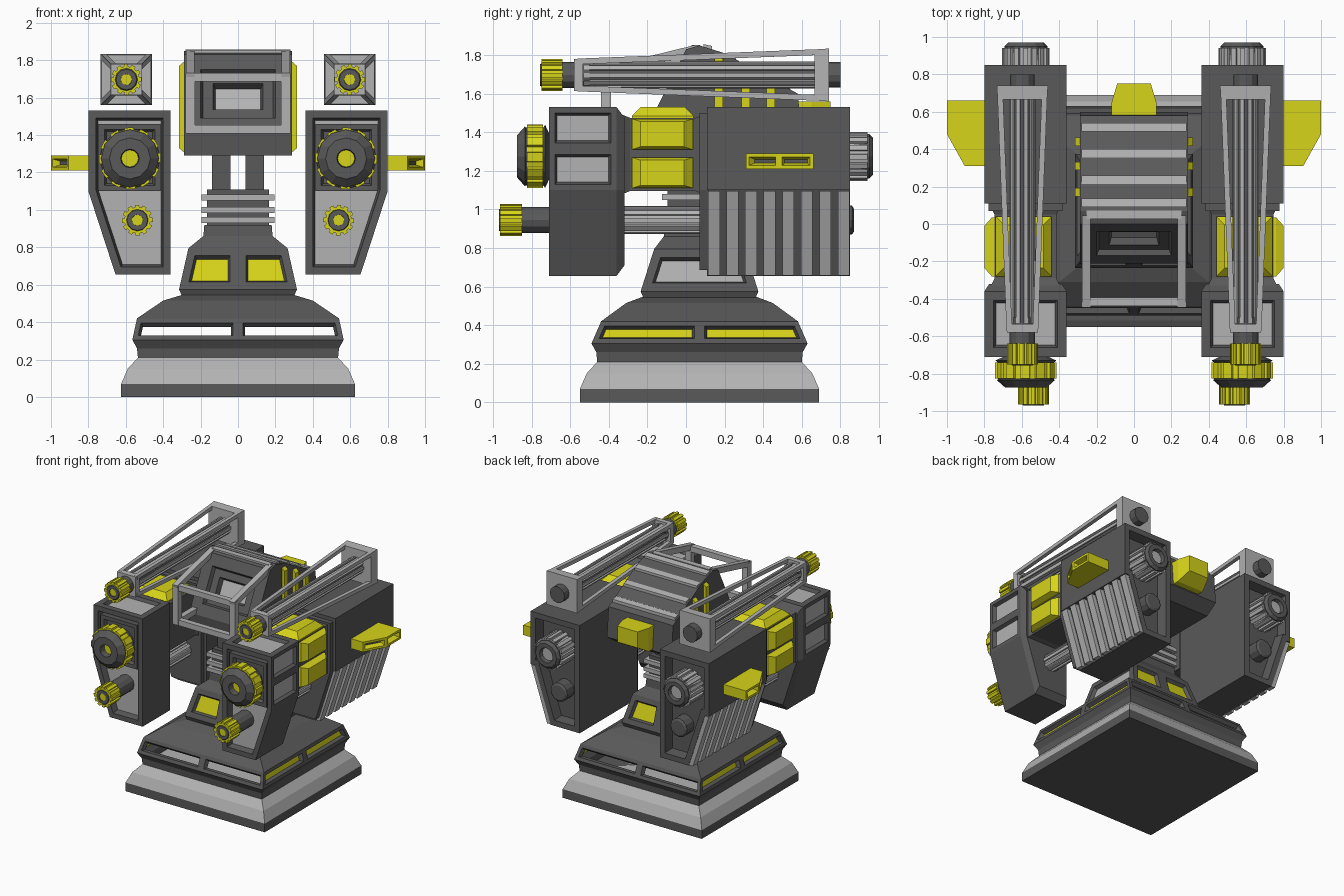
import bpy, bmesh
from math import sin, cos, pi
from mathutils import Vector

if "Cube" in bpy.data.objects:
    bpy.data.objects.remove(bpy.data.objects["Cube"])

MATS = []
for n, c in (("dark_grey", (0.1, 0.1, 0.1)), ("light_grey", (0.45, 0.45, 0.45)), ("yellow", (0.68, 0.66, 0.01))):
    m = bpy.data.materials.new(n)
    m.diffuse_color = (*c, 1)
    m.use_nodes = True
    m.node_tree.nodes["Principled BSDF"].inputs["Base Color"].default_value = m.diffuse_color
    MATS.append(m)
DARK, LIGHT, YEL = 0, 1, 2
CY = 0.07   # centre line of the pedestal in y


def loft(name, rings, mat=DARK, mirror=False):
    """Skin a list of equal-length point rings and cap both ends."""
    bm = bmesh.new()
    vs = [[bm.verts.new(p) for p in r] for r in rings]
    k = len(rings[0])
    for a, b in zip(vs, vs[1:]):
        for i in range(k):
            bm.faces.new((a[i], a[(i + 1) % k], b[(i + 1) % k], b[i]))
    bm.faces.new(vs[0])
    bm.faces.new(vs[-1])
    bmesh.ops.recalc_face_normals(bm, faces=bm.faces[:])
    for f in bm.faces:
        f.material_index = mat
    me = bpy.data.meshes.new(name)
    bm.to_mesh(me)
    bm.free()
    for m in MATS:
        me.materials.append(m)
    ob = bpy.data.objects.new(name, me)
    bpy.context.collection.objects.link(ob)
    if mirror:
        ob.modifiers.new("mirror", 'MIRROR').use_mirror_merge = False
    return ob


def rect(z, hx, hy):
    return [(-hx, CY - hy, z), (hx, CY - hy, z), (hx, CY + hy, z), (-hx, CY + hy, z)]


def stack(name, levels, mat=DARK):
    return loft(name, [rect(*l) for l in levels], mat)


def box(name, x, y, z, mat=DARK, mirror=False):
    return loft(name, [[(x[0], y[0], h), (x[1], y[0], h), (x[1], y[1], h), (x[0], y[1], h)] for h in z], mat, mirror)


def extrude_y(name, prof, ys, mat=DARK, mirror=False):
    return loft(name, [[(x, y, z) for x, z in prof] for y in ys], mat, mirror)


def lathe(name, x, z, prof, mat=DARK, n=12):
    """Barrel along y from (radius, y) pairs, mirrored to both sides."""
    return loft(name, [[(x + r * cos(2 * pi * i / n), y, z + r * sin(2 * pi * i / n)) for i in range(n)]
                       for r, y in prof], mat, True)


def gear(name, x, z, r1, r2, y0, y1, mat, n=12):
    """Fluted cylinder along y."""
    pts = []
    for i in range(n):
        for o, r in ((-0.32, r1), (0.22, r1), (0.28, r2), (0.62, r2)):
            a = 2 * pi * (i + o) / n
            pts.append((x + r * cos(a), z + r * sin(a)))
    return extrude_y(name, pts, (y0, y1), mat, True)


def bar(name, a, b, w, mirror=True):
    a, b = Vector(a), Vector(b)
    q = (b - a).to_track_quat('Y', 'Z')
    sq = [q @ Vector((i * w / 2, 0, j * w / 2)) for i, j in ((-1, -1), (1, -1), (1, 1), (-1, 1))]
    return loft(name, [[p + s for s in sq] for p in (a, b)], LIGHT, mirror)


def edit(ob, cuts=(), panels=()):
    """Split by planes, then sink a framed panel into the face nearest each point."""
    bm = bmesh.new()
    bm.from_mesh(ob.data)
    for co, no in cuts:
        bmesh.ops.bisect_plane(bm, geom=bm.verts[:] + bm.edges[:] + bm.faces[:], plane_co=co, plane_no=no)
    for p, t, d, mat in panels:
        f = min(bm.faces, key=lambda q: (q.calc_center_median() - Vector(p)).length)
        bmesh.ops.inset_individual(bm, faces=[f], thickness=t, depth=0, use_even_offset=True)
        bmesh.ops.inset_individual(bm, faces=[f], thickness=0.012, depth=-d, use_even_offset=True)
        if mat is None:
            bmesh.ops.delete(bm, geom=[f], context='FACES')
        else:
            f.material_index = mat
    bm.to_mesh(ob.data)
    bm.free()


# base: slab, skirt and window tier (front and back windows open through)
stack("base_slab", [(0, .625, .62), (.07, .625, .62)])
stack("base_skirt", [(.07, .625, .62), (.15, .59, .585), (.21, .535, .53)], LIGHT)
tier = stack("base_tier", [(.21, .535, .53), (.26, .54, .535), (.305, .565, .56), (.42, .54, .51),
                           (.515, .40, .38), (.545, .30, .30)])
wins = []
for s in (-1, 1):
    for e in (-1, 1):
        wins.append(((s * .28, CY + e * .535, .362), .026, .03, None))
        wins.append(((e * .55, CY + s * .27, .362), .026, .03, YEL))
edit(tier, [((0, 0, 0), (1, 0, 0)), ((0, CY, 0), (0, 1, 0))], wins)

# pedestal with windows, ringed neck and two posts
ped = stack("pedestal", [(.54, .30, .29), (.575, .315, .305), (.795, .265, .235), (.86, .185, .185), (.92, .18, .18)])
edit(ped, [((0, 0, 0), (1, 0, 0))],
     [((s * .145, CY + e * .27, .685), .042, .025, YEL) for s in (-1, 1) for e in (-1, 1)] +
     [((s * .29, CY, .685), .045, .025, LIGHT) for s in (-1, 1)])
stack("neck", [(.90, .165, .165), (1.11, .165, .165)])
for z in (.945, 1.0, 1.065):
    stack("neck_ring", [(z - .016, .195, .195), (z + .016, .195, .195)], LIGHT)
box("neck_post", (.04, .14), (-.06, .2), (1.1, 1.31), DARK, True)

# head: sloped body, sunken face, louvres, side bars, rear block
hp = [(-.2, 1.29), (-.21, 1.41), (.0, 1.83), (.07, 1.85), (.2, 1.81), (.58, 1.6), (.6, 1.36), (.5, 1.29)]
head = loft("head", [[(x, y, z) for y, z in hp] for x in (-.29, .29)])
edit(head, (), [((0, -.105, 1.62), .09, .03, DARK), ((0, -.09, 1.61), .055, .04, LIGHT)])
for y, z in ((.11, 1.845), (.235, 1.795), (.375, 1.72), (.515, 1.645)):
    loft("head_louvre", [[(x, y - .02, z - .02), (x, y - .02, z + .012), (x, y + .025, z + .002), (x, y + .025, z - .03)]
                         for x in (-.28, .28)], LIGHT)
for y, z in ((.17, 1.8), (.31, 1.73), (.44, 1.66)):
    loft("head_side_bar", [[(.28, y + d, 1.3), (.315, y + d, 1.33), (.315, y + d, z - .03), (.28, y + d, z)]
                           for d in (-.022, .022)], YEL, True)
extra = loft("head_rear_block", [[(-w, y, a), (w, y, a), (w, y, 1.56), (-w, y, 1.56)]
                                 for y, w, a in ((.58, .12, 1.37), (.65, .12, 1.37), (.75, .09, 1.43))], YEL)

# open frame in front of the face
F = .255
bar("visor_top_rail", (F, .05, 1.83), (F, -.44, 1.71), .045)
bar("visor_low_rail", (F, -.18, 1.43), (F, -.44, 1.43), .045)
bar("visor_upright", (F, -.415, 1.41), (F, -.415, 1.73), .05)
for y, z in ((-.415, 1.71), (-.415, 1.43), (.05, 1.83)):
    bar("visor_crossbar", (-F, y, z), (F, y, z), .045, False)

# weapon pods: front and rear housings joined by a core
pod = [(.36, .655), (.655, .655), (.80, 1.10), (.80, 1.53), (.36, 1.53)]
front = loft("pod_front", [[(.58 + (x - .58) * s, y, 1.1 + (z - 1.1) * s) for x, z in pod]
                           for y, s in ((-.71, 1), (-.36, 1), (-.32, .88))], DARK, True)
edit(front, (), [((.58, -.71, 1.1), .04, .05, LIGHT)])
edit(front, [((0, 0, 1.315), (0, 0, 1))],
     [((.8, -.535, 1.42), .03, .025, LIGHT), ((.8, -.535, 1.21), .03, .025, LIGHT), ((.58, -.535, 1.53), .05, .025, LIGHT)])
mount = box("pod_barrel_mount", (.415, .745), (-.70, -.65), (1.10, 1.46), DARK, True)
edit(mount, (), [((.58, -.70, 1.28), .03, .025, DARK)])
loft("pod_core", [[(.58 + i * w, y, 1.285 + j * h) for i, j in ((-1, -1), (1, -1), (1, 1), (-1, 1))]
                  for y, w, h in ((-.34, .19, .21), (-.29, .165, .19), (.05, .165, .19), (.10, .19, .21))], DARK, True)
rear_prof = pod[:1] + [(.62, .655), (.765, 1.10)] + pod[2:]
rear = extrude_y("pod_rear", rear_prof, (.11, .85), DARK, True)
edit(rear, (), [((.57, .85, 1.1), .045, .08, DARK)])
extrude_y("pod_rear_collar", [(.58 + (x - .58) * .9, 1.1 + (z - 1.1) * .93) for x, z in pod], (.07, .12), DARK, True)
for i in range(8):
    y = .115 + i * .096
    extrude_y("pod_slat", [(.61, .657), (.655, .657), (.798, 1.095), (.755, 1.095)], (y, y + .06), LIGHT, True)

# yellow pads around the core
for z0, z1 in ((1.11, 1.27), (1.31, 1.47)):
    pad = loft("pod_side_pad", [[(x, -.28 + d, z0 + e), (x, .035 - d, z0 + e), (x, .035 - d, z1 - e), (x, -.28 + d, z1 - e)]
                                for x, d, e in ((.70, 0, 0), (.76, 0, 0), (.80, .045, .015))], YEL, True)
loft("pod_top_pad", [[(.44 + d, -.28 + d, z), (.74 - d, -.28 + d, z), (.74 - d, .04 - d, z), (.44 + d, .04 - d, z)]
                     for z, d in ((1.44, 0), (1.485, 0), (1.53, .045))], YEL, True)

# side fins with slotted outer edges
fin = loft("pod_fin", [[(.79, .31, z), (.905, .31, z), (1, .48, z), (1, .66, z), (.79, .66, z)]
                       for z in (1.21, 1.29)], YEL, True)
edit(fin, (), [((.9525, .395, 1.25), .018, .04, DARK), ((1, .57, 1.25), .018, .04, DARK)])

# large upper barrel and rear exhaust
X, Z = .578, 1.275
lathe("main_barrel", X, Z, [(.12, -.66), (.12, -.71), (.163, -.73), (.15, -.74), (.15, -.83), (.155, -.835), (.11, -.875),
                            (.05, -.875), (.045, -.82)])
gear("main_barrel_band", X, Z, .166, .152, -.825, -.74, YEL, 12)
lathe("exhaust_hub", X, Z, [(.11, .75), (.115, .95), (.095, .97), (.06, .97), (.05, .92)])
gear("exhaust_flutes", X, Z, .127, .112, .76, .94, LIGHT, 16)

# small lower barrel, its rod and rear stub
X, Z = .538, .945
lathe("lower_barrel", X, Z, [(.068, -.64), (.068, -.95), (.055, -.97), (.03, -.97), (.025, -.92)])
gear("lower_muzzle", X, Z, .083, .07, -.965, -.85, YEL)
gear("lower_rod", X, Z, .072, .06, -.33, .1, LIGHT, 10)
lathe("lower_stub", X, Z, [(.075, .75), (.075, .86), (.06, .87)])

# top guns: barrel inside a tapering cage
X, Z = .597, 1.697
lathe("top_barrel_front", X, Z, [(.068, -.50), (.068, -.74), (.055, -.757), (.03, -.757), (.025, -.70)])
gear("top_muzzle", X, Z, .083, .07, -.75, -.64, YEL)
gear("top_barrel_rod", X, Z, .07, .055, -.53, .68, LIGHT, 10)
lathe("top_barrel_core", X, Z, [(.061, -.53), (.061, .68)])
lathe("top_barrel_rear", X, Z, [(.066, .70), (.066, .80)])


def square(y, h):
    return [(X + i * h, y, Z + j * h) for i, j in ((-1, -1), (1, -1), (1, 1), (-1, 1))]


loft("cage_back", [square(.665, .132), square(.74, .137)], LIGHT, True)
loft("cage_front", [square(-.58, .083), square(-.535, .085)], LIGHT, True)
for i in (-1, 1):
    for j in (-1, 1):
        bar("cage_rail", (X + i * .07, -.56, Z + j * .07), (X + i * .119, .70, Z + j * .119), .03)
